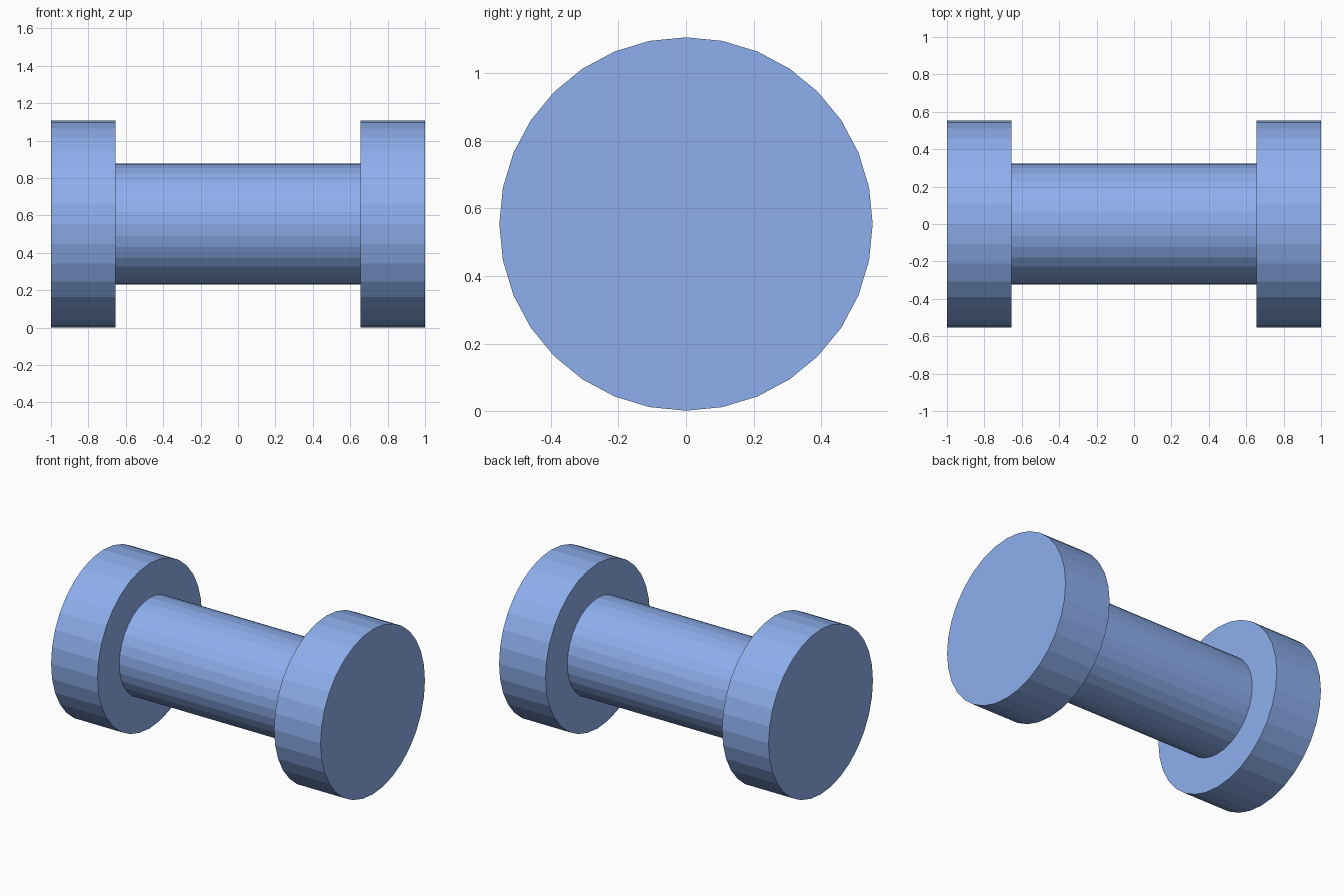
import bpy
import math

if "Cube" in bpy.data.objects:
    bpy.data.objects.remove(bpy.data.objects["Cube"])

SIDES = 32
CENTRE_Z = 0.554
DISC_R, DISC_T = 0.553, 0.345
SHAFT_R = 0.323

blue = bpy.data.materials.new("blue")
blue.diffuse_color = (0.267, 0.43, 0.85, 1)
blue.use_nodes = True
blue.node_tree.nodes["Principled BSDF"].inputs["Base Color"].default_value = blue.diffuse_color


def cylinder_x(name, radius, length, x):
    """Flat-shaded blue cylinder lying along the x axis."""
    bpy.ops.mesh.primitive_cylinder_add(
        vertices=SIDES, radius=radius, depth=length,
        location=(x, 0, CENTRE_Z), rotation=(0, math.pi / 2, 0))
    obj = bpy.context.object
    obj.name = name
    bpy.ops.object.transform_apply(location=False, rotation=True, scale=False)
    obj.data.materials.append(blue)
    return obj


# central bar, seated slightly into both end discs
cylinder_x("shaft", SHAFT_R, 2 * (1 - DISC_T) + 0.01, 0)

# matching end discs
for side, name in ((-1, "left_disc"), (1, "right_disc")):
    cylinder_x(name, DISC_R, DISC_T, side * (1 - DISC_T / 2))
